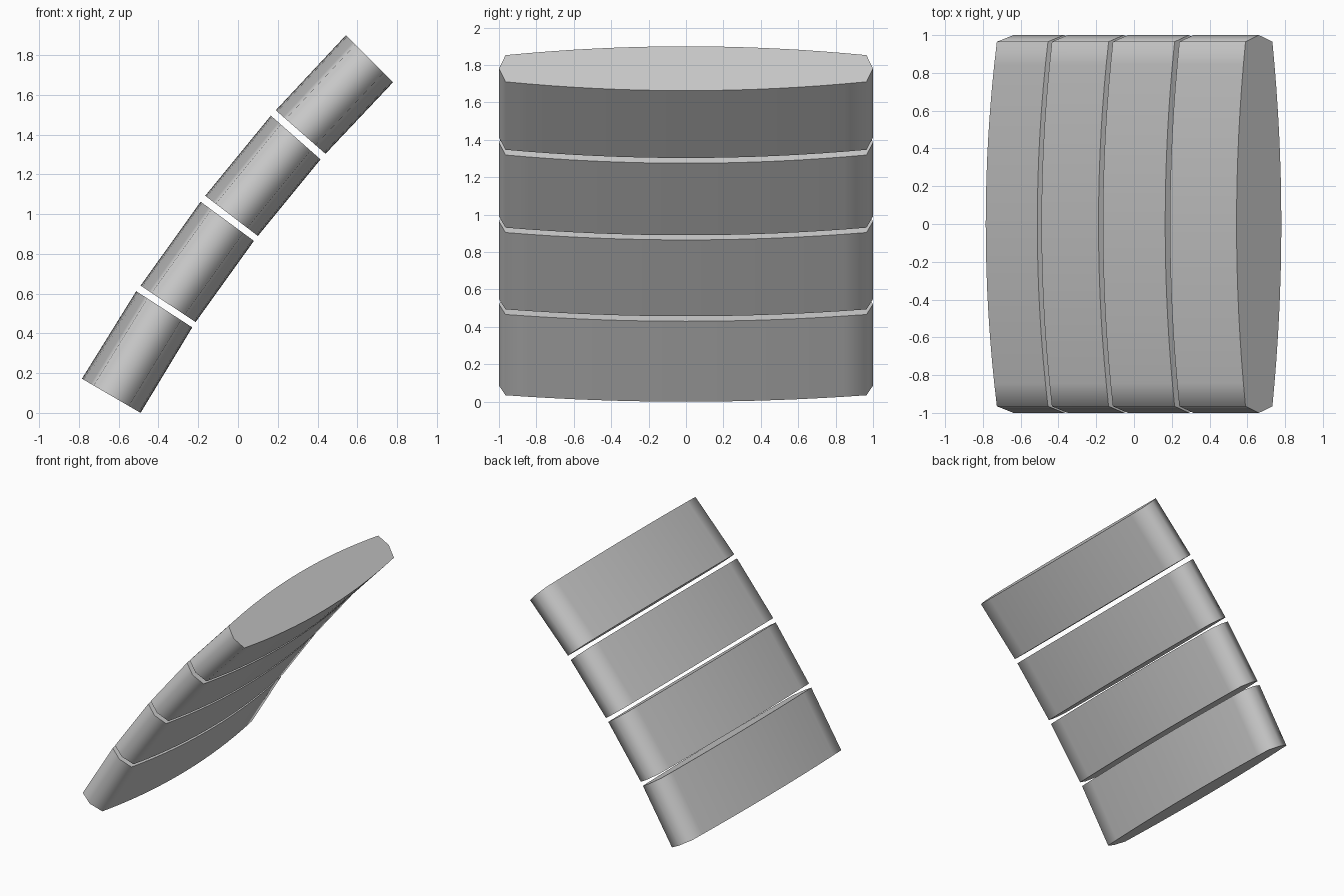
import bpy, bmesh
from mathutils import Vector

if "Cube" in bpy.data.objects:
    bpy.data.objects.remove(bpy.data.objects["Cube"])

# Front-view corners of each slab: lower upper-side, lower under-side, upper under-side, upper upper-side
SLABS = [
    ((-0.785, 0.172), (-0.49, 0.0), (-0.23, 0.43), (-0.512, 0.612)),
    ((-0.49, 0.64), (-0.213, 0.457), (0.08, 0.865), (-0.188, 1.062)),
    ((-0.165, 1.092), (0.10, 0.89), (0.415, 1.275), (0.165, 1.495)),
    ((0.19, 1.522), (0.44, 1.303), (0.78, 1.663), (0.543, 1.90)),
]


# Lens cross-section as (y, fraction across thickness), with bevelled tips
STEPS = 16
EDGE = 0.965
ys = [EDGE * (2 * i / STEPS - 1) for i in range(STEPS + 1)]
bow = [(y, 0.2 * (y / EDGE) ** 2) for y in ys]
SECTION = bow + [(1.0, 0.5)] + [(y, 1 - f) for y, f in reversed(bow)] + [(-1.0, 0.5)]


def ring(bm, a, b):
    """Place the lens section between two front-view points."""
    a, b = Vector((a[0], 0, a[1])), Vector((b[0], 0, b[1]))
    return [bm.verts.new(a.lerp(b, f) + Vector((0, y, 0))) for y, f in SECTION]


def slab(name, corners):
    bm = bmesh.new()
    low = ring(bm, corners[0], corners[1])
    high = ring(bm, corners[3], corners[2])
    n = len(low)
    for i in range(n):
        j = (i + 1) % n
        bm.faces.new((low[i], low[j], high[j], high[i]))
    bm.faces.new(low)
    bm.faces.new(high)
    bmesh.ops.recalc_face_normals(bm, faces=bm.faces)
    mesh = bpy.data.meshes.new(name)
    bm.to_mesh(mesh)
    bm.free()
    obj = bpy.data.objects.new(name, mesh)
    bpy.context.collection.objects.link(obj)
    bpy.ops.object.select_all(action='DESELECT')
    obj.select_set(True)
    bpy.context.view_layer.objects.active = obj
    bpy.ops.object.shade_smooth_by_angle(angle=1.3)


# Four stacked leaning slabs with narrow gaps
for k, corners in enumerate(SLABS, 1):
    slab(f"slab_segment_{k}", corners)
